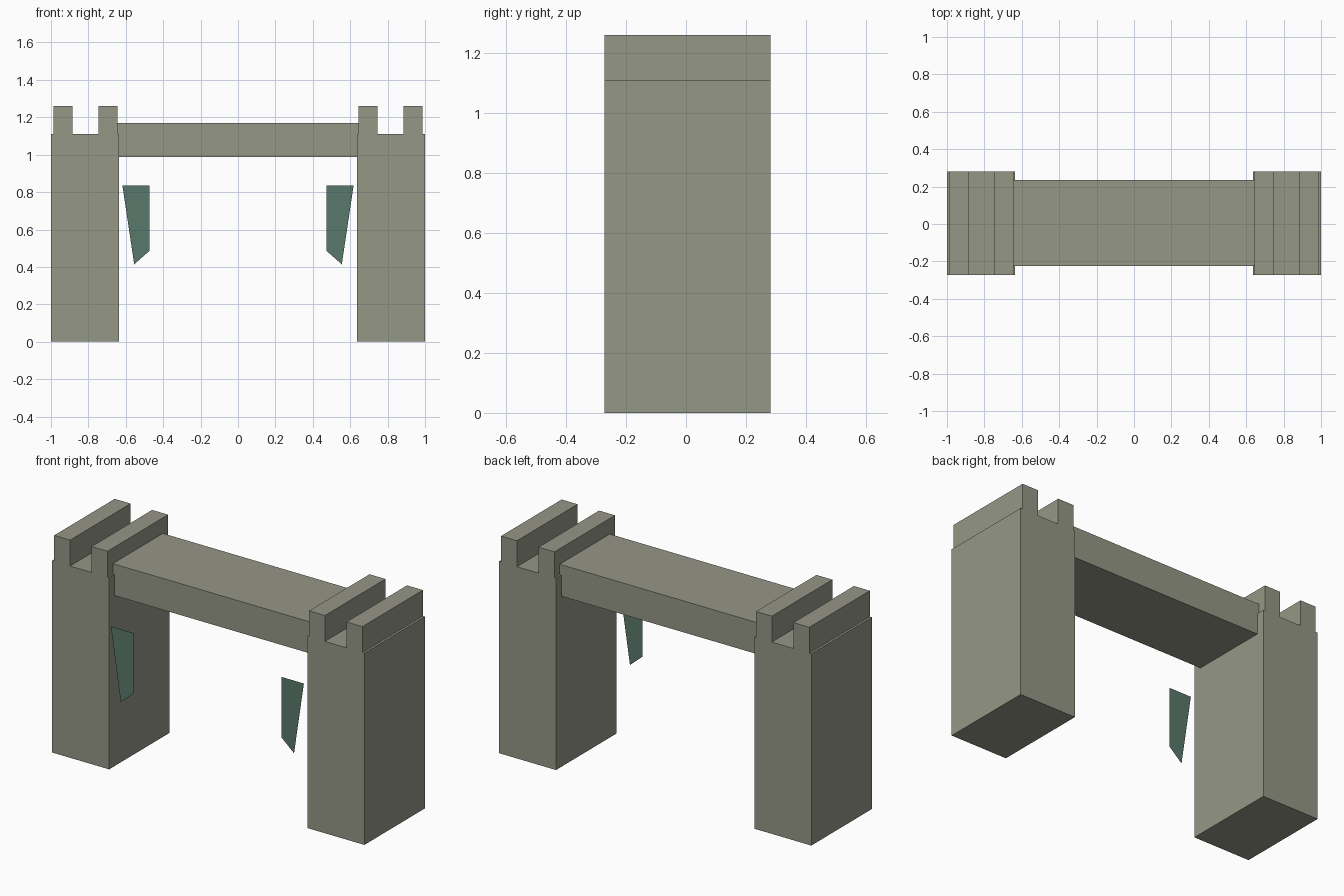
import bpy

if "Cube" in bpy.data.objects:
    bpy.data.objects.remove(bpy.data.objects["Cube"])

YC = 0.005  # stonework centre; the banners hang just in front of it


def material(name, rgb):
    m = bpy.data.materials.new(name)
    m.diffuse_color = (*rgb, 1)
    m.use_nodes = True
    m.node_tree.nodes["Principled BSDF"].inputs["Base Color"].default_value = m.diffuse_color
    return m


stone = material("stone", (0.30, 0.31, 0.24))
cloth = material("cloth", (0.10, 0.19, 0.145))


def mesh_object(name, verts, faces, mat):
    me = bpy.data.meshes.new(name)
    me.from_pydata(verts, [], faces)
    me.materials.append(mat)
    ob = bpy.data.objects.new(name, me)
    bpy.context.collection.objects.link(ob)
    return ob


def box(name, x0, x1, half_y, z0, z1):
    bpy.ops.mesh.primitive_cube_add(size=1, location=((x0 + x1) / 2, YC, (z0 + z1) / 2))
    ob = bpy.context.object
    ob.name = name
    ob.scale = (abs(x1 - x0), 2 * half_y, z1 - z0)
    bpy.ops.object.transform_apply(location=False, rotation=False, scale=True)
    ob.data.materials.append(stone)


# Lintel joining the two towers
box("lintel", -0.65, 0.65, 0.229, 0.988, 1.17)

for side, s in (("left", -1), ("right", 1)):
    # Tower with two battlement ridges
    box(f"{side}_tower", s * 0.635, s * 1.0, 0.277, 0, 1.11)
    box(f"{side}_inner_battlement", s * 0.645, s * 0.747, 0.277, 1.11, 1.26)
    box(f"{side}_outer_battlement", s * 0.885, s * 0.987, 0.277, 1.11, 1.26)

    # Flat torn banner, level with the front face
    outline = [(0.474, 0.835), (0.474, 0.485), (0.555, 0.414), (0.618, 0.835)]
    if s < 0:
        outline.reverse()
    mesh_object(f"{side}_banner", [(s * x, -0.28, z) for x, z in outline],
                [(0, 1, 2, 3)], cloth)
